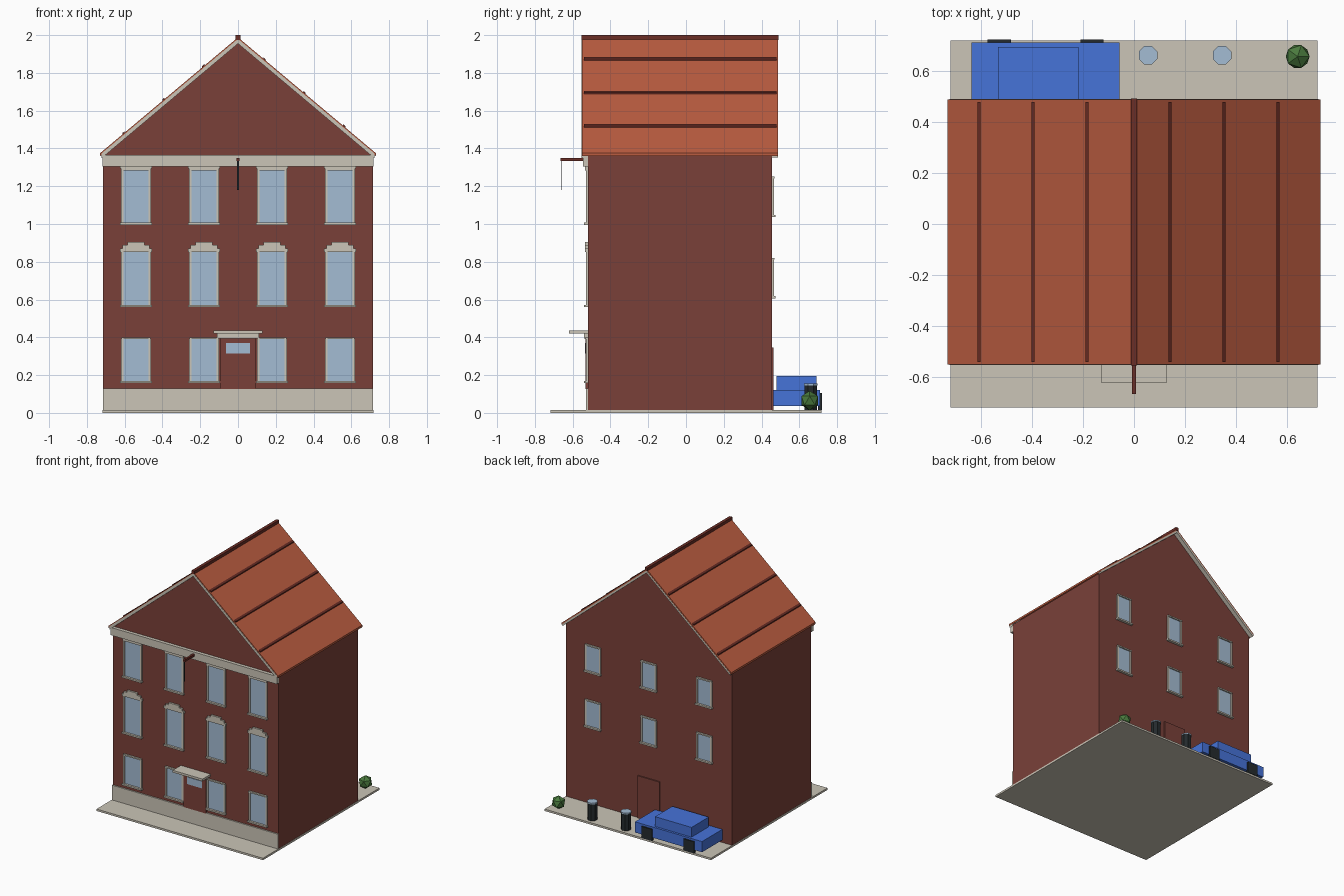
import bpy, bmesh
from mathutils import Matrix

old = bpy.data.objects.get("Cube")
if old:
    bpy.data.objects.remove(old, do_unlink=True)


def material(name, *rgb):
    lin = [((c / 255 + 0.055) / 1.055) ** 2.4 for c in rgb] + [1]
    m = bpy.data.materials.new(name)
    m.use_nodes = True
    m.diffuse_color = lin
    m.node_tree.nodes["Principled BSDF"].inputs["Base Color"].default_value = lin
    return m


BRICK = material("brick", 122, 64, 57)
TILE = material("roof_tile", 187, 92, 64)
DARK = material("dark_wood", 108, 46, 38)
STONE = material("pale_stone", 203, 197, 183)
GLASS = material("window_glass", 164, 188, 211)
BLUE = material("car_blue", 70, 115, 216)
BLACK = material("black", 36, 42, 45)
GREEN = material("leaf_green", 74, 122, 62)


def finish(name, bm, mats):
    bmesh.ops.recalc_face_normals(bm, faces=bm.faces[:])
    mesh = bpy.data.meshes.new(name)
    bm.to_mesh(mesh)
    bm.free()
    for m in mats:
        mesh.materials.append(m)
    ob = bpy.data.objects.new(name, mesh)
    bpy.context.collection.objects.link(ob)
    return ob


def boxes(name, parts):
    """One object from (material, x range, y range, z range) boxes."""
    bm, mats = bmesh.new(), []
    for mat, *spans in parts:
        if mat not in mats:
            mats.append(mat)
        size = [b - a for a, b in spans]
        mid = [(a + b) / 2 for a, b in spans]
        place = Matrix.Translation(mid) @ Matrix.Diagonal(size + [1])
        new = bmesh.ops.create_cube(bm, size=1, matrix=place)["verts"]
        for f in {f for v in new for f in v.link_faces}:
            f.material_index = mats.index(mat)
    return finish(name, bm, mats)


def prism(name, mat, profile, y0, y1):
    """Extrude an x-z profile from y0 to y1."""
    bm = bmesh.new()
    face = bm.faces.new([bm.verts.new((x, y0, z)) for x, z in profile])
    out = bmesh.ops.extrude_face_region(bm, geom=[face])["geom"]
    moved = [g for g in out if isinstance(g, bmesh.types.BMVert)]
    bmesh.ops.translate(bm, verts=moved, vec=(0, y1 - y0, 0))
    return finish(name, bm, [mat])


def cylinder(name, mat, radius, x, y, z0, z1):
    bm = bmesh.new()
    turn = Matrix.Translation((x, y, (z0 + z1) / 2)) @ Matrix.Rotation(0.3927, 4, "Z")
    bmesh.ops.create_cone(bm, cap_ends=True, segments=8, radius1=radius,
                          radius2=radius, depth=z1 - z0, matrix=turn)
    return finish(name, bm, [mat])


def around(c, half):
    return (c - half, c + half)


# Ground
GROUND = 0.015
SLAB = (-0.717, 0.717)
boxes("front_pavement", [(STONE, SLAB, (-0.717, -0.52), (0, GROUND))])
boxes("yard_slab", [(STONE, SLAB, (-0.52, 0.717), (0, GROUND))])

# House body
FRONT, BACK, SLOPE, RIDGE = -0.52, 0.455, 0.84, 1.988
W, EAVE = 0.715, 1.365
prism("house_walls", BRICK,
      [(-W, GROUND), (W, GROUND), (W, EAVE), (0, RIDGE - 0.022), (-W, EAVE)], FRONT, BACK)
boxes("front_plinth", [(STONE, (-W, W), (-0.53, FRONT), (GROUND, 0.13))])
boxes("front_cornice", [(STONE, (-0.717, 0.717), (-0.546, FRONT), (1.305, 1.365))])


# Roof
def band(top, bottom, half):
    """Chevron profile between two offsets below the ridge line."""
    def z(x, drop):
        return RIDGE - drop - SLOPE * x
    return [(-half, z(half, top)), (0, z(0, top)), (half, z(half, top)),
            (half, z(half, bottom)), (0, z(0, bottom)), (-half, z(half, bottom))]


prism("roof", TILE, band(0, 0.016, 0.73), -0.55, 0.487)
prism("front_gable_trim", STONE, band(0.008, 0.033, 0.722), -0.552, FRONT)
prism("back_gable_trim", STONE, band(0.012, 0.03, 0.722), BACK, 0.488)
boxes("ridge_cap", [(DARK, around(0, 0.012), (-0.553, 0.49), (1.975, 2.0))])
for i, x in enumerate((-0.606, -0.395, -0.184, 0.14, 0.352, 0.563)):
    side = -1 if x < 0 else 1
    ends = [(x + d, RIDGE - SLOPE * side * (x + d)) for d in (-0.006, 0.006)]
    profile = [(px, pz - 0.008) for px, pz in ends]
    profile += [(px, pz + 0.008) for px, pz in reversed(ends)]
    prism(f"roof_batten_{i + 1}", DARK, profile, -0.54, 0.478)


# Windows
def window(name, x, z0, z1, half, wall, out, header):
    """Framed window; header lists (half width, bottom, top) stone courses."""
    def depth(d):
        return tuple(sorted((wall - out * 0.005, wall + out * d)))
    parts = [(GLASS, around(x, half), depth(0.004), (z0, z1))]
    for s in (-1, 1):
        parts.append((STONE, around(x + s * (half + 0.005), 0.007), depth(0.01), (z0, z1)))
    parts.append((STONE, around(x, half + 0.016), depth(0.02), (z0 - 0.012, z0)))
    for w, low, high in header:
        parts.append((STONE, around(x, w), depth(0.014), (z1 + low, z1 + high)))
    boxes(name, parts)


flat = [(0.078, 0, 0.01)]
lintel = [(0.08, 0, 0.012), (0.086, 0.012, 0.024)]
arch = [(0.086, 0, 0.018), (0.072, 0.018, 0.036), (0.044, 0.036, 0.053)]
rows = (("ground", 0.17, 0.39, flat), ("middle", 0.572, 0.852, arch),
        ("upper", 1.008, 1.283, lintel))
for floor, z0, z1, header in rows:
    for i, x in enumerate((-0.54, -0.18, 0.18, 0.54)):
        window(f"front_{floor}_window_{i + 1}", x, z0, z1, 0.068, FRONT, -1, header)
for floor, z0 in (("middle", 0.618), ("upper", 1.048)):
    for i, x in enumerate((-0.48, 0, 0.48)):
        window(f"back_{floor}_window_{i + 1}", x, z0, z0 + 0.193, 0.056, BACK, 1,
               [(0.066, 0, 0.01)])

# Doors and canopy
boxes("front_door", [
    (BRICK, around(0, 0.095), (-0.532, FRONT), (0.126, 0.397)),
    (GLASS, around(0, 0.064), (-0.536, -0.531), (0.315, 0.37))])
boxes("door_canopy", [
    (STONE, around(0, 0.112), (-0.54, FRONT), (0.395, 0.42)),
    (STONE, around(0, 0.129), (-0.62, FRONT), (0.42, 0.437))])
boxes("back_door", [(BRICK, around(0, 0.095), (BACK, 0.464), (GROUND, 0.345))])

# Hoist over the entrance
boxes("hoist_beam", [(DARK, around(0, 0.008), (-0.665, FRONT), (1.333, 1.35))])
boxes("hoist_rope", [(BLACK, around(0, 0.004), (-0.663, -0.658), (1.18, 1.335))])

# Parked car
boxes("car_body", [
    (BLUE, (-0.635, -0.057), (0.46, 0.71), (0.037, 0.12)),
    (BLUE, (-0.532, -0.218), (0.48, 0.692), (0.12, 0.196))])
for label, x in (("left", -0.165), ("right", -0.527)):
    boxes(f"car_wheel_{label}", [(BLACK, around(x, 0.045), (0.70, 0.721), (GROUND, 0.105))])

# Bins and bush
for i, x in enumerate((0.055, 0.345)):
    cylinder(f"bin_{i + 1}", BLACK, 0.036, x, 0.66, GROUND, 0.145)
    cylinder(f"bin_lid_{i + 1}", GLASS, 0.039, x, 0.66, 0.145, 0.155)
bush = bmesh.new()
bmesh.ops.create_icosphere(bush, subdivisions=1, radius=0.052,
                           matrix=Matrix.Translation((0.64, 0.655, 0.065)))
finish("bush", bush, [GREEN])
